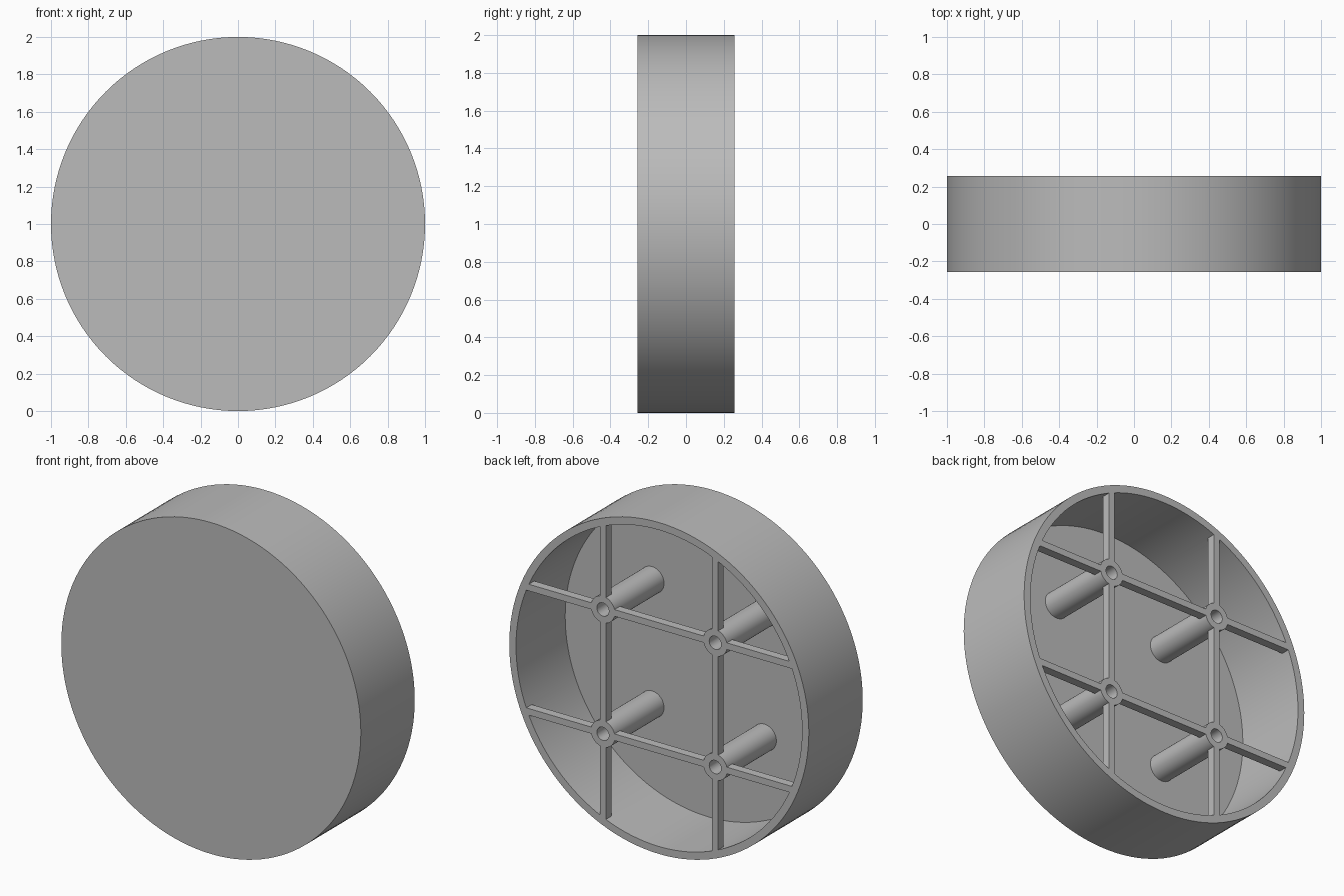
import bpy, math

if "Cube" in bpy.data.objects:
    bpy.data.objects.remove(bpy.data.objects["Cube"])

R, WALL, HALF = 1.0, 0.045, 0.257      # outer radius, wall thickness, half depth
POST, BOSS_R, HOLE_R = 0.375, 0.08, 0.04
RIB_W, RIB_D = 0.04, 0.052

grey = bpy.data.materials.new("light grey")
grey.diffuse_color = (0.5, 0.5, 0.5, 1)
grey.use_nodes = True
grey.node_tree.nodes["Principled BSDF"].inputs["Base Color"].default_value = grey.diffuse_color


def finish(name):
    ob = bpy.context.object
    ob.name = name
    bpy.ops.object.transform_apply(location=True, rotation=True, scale=True)
    ob.data.materials.append(grey)
    return ob


def cylinder(name, x, z, r, y0, y1, sides):
    bpy.ops.mesh.primitive_cylinder_add(vertices=sides, radius=r, depth=y1 - y0,
                                        location=(x, (y0 + y1) / 2, z),
                                        rotation=(math.pi / 2, 0, 0))
    return finish(name)


def box(name, loc, size):
    bpy.ops.mesh.primitive_cube_add(size=1, location=loc)
    bpy.context.object.scale = size
    return finish(name)


def combine(target, part, operation):
    mod = target.modifiers.new(operation, 'BOOLEAN')
    mod.operation, mod.solver, mod.object = operation, 'EXACT', part
    bpy.context.view_layer.objects.active = target
    bpy.ops.object.modifier_apply(modifier=mod.name)
    bpy.data.objects.remove(part, do_unlink=True)


# Round shell, open at the back
shell = cylinder("round_cover", 0, 1, R, -HALF, HALF, 128)
floor = -HALF + WALL
combine(shell, cylinder("cavity", 0, 1, R - WALL, floor, HALF + 0.1, 128), 'DIFFERENCE')

# Crossing ribs, flush with the back rim
length = 2 * math.sqrt((R - WALL / 2) ** 2 - POST ** 2)
rib_y = HALF - RIB_D / 2
for s in (-1, 1):
    combine(shell, box("upright_rib", (s * POST, rib_y, 1), (RIB_W, RIB_D, length)), 'UNION')
    combine(shell, box("level_rib", (0, rib_y, 1 + s * POST), (length, RIB_D, RIB_W)), 'UNION')

# Hollow screw posts at the rib crossings
posts = [(sx * POST, 1 + sz * POST) for sx in (-1, 1) for sz in (-1, 1)]
for x, z in posts:
    combine(shell, cylinder("screw_post", x, z, BOSS_R, floor - 0.02, HALF, 40), 'UNION')
for x, z in posts:
    combine(shell, cylinder("screw_hole", x, z, HOLE_R, floor, HALF + 0.1, 32), 'DIFFERENCE')

# Smooth round walls, crisp edges
bpy.ops.object.select_all(action='DESELECT')
shell.select_set(True)
bpy.context.view_layer.objects.active = shell
bpy.ops.object.shade_smooth_by_angle(angle=math.radians(30))
